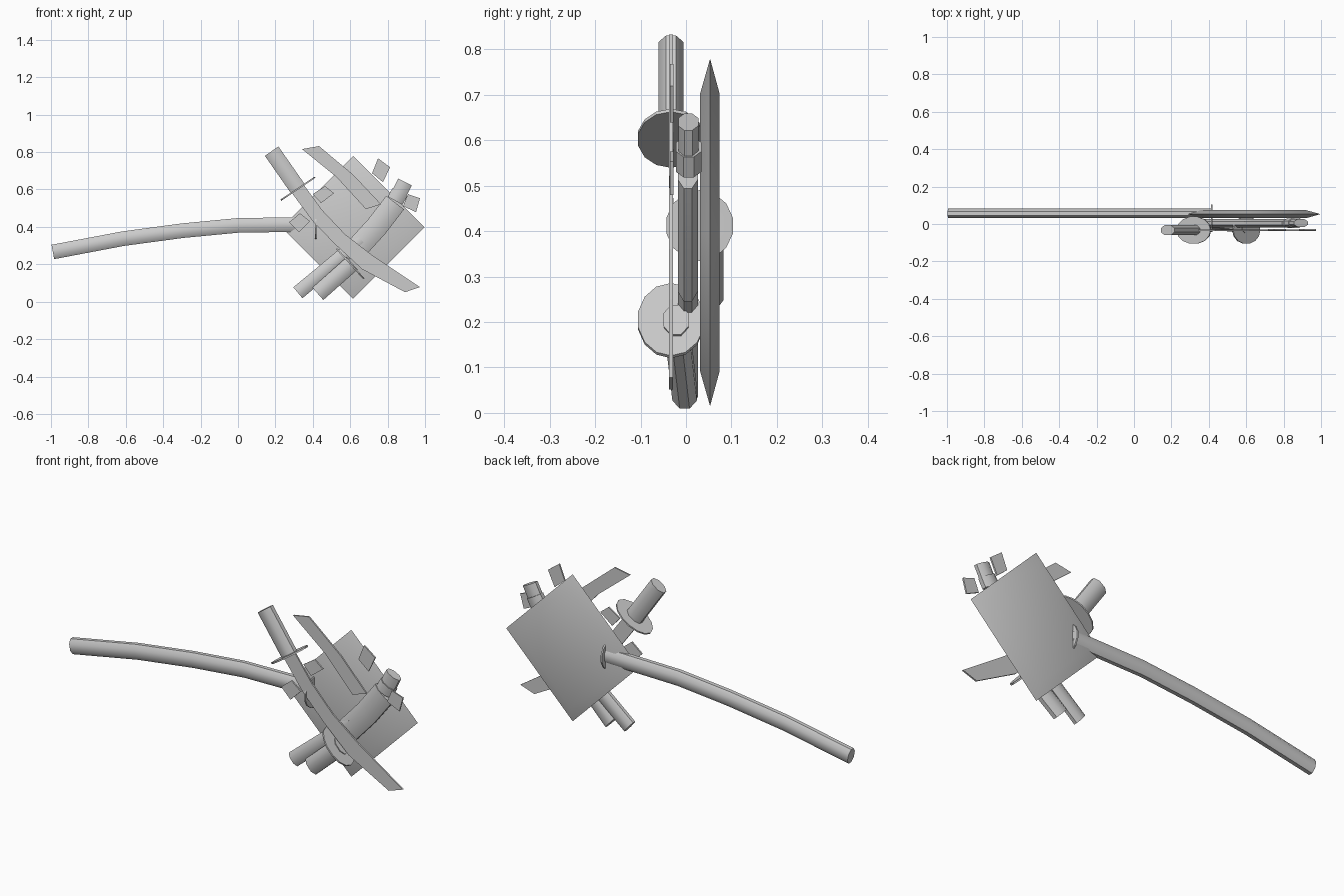
import bpy, bmesh, math
from mathutils import Vector

if "Cube" in bpy.data.objects:
    bpy.data.objects.remove(bpy.data.objects["Cube"])


def make_object(name, verts, faces, smooth=0):
    mesh = bpy.data.meshes.new(name)
    mesh.from_pydata([tuple(v) for v in verts], [], faces)
    bm = bmesh.new()
    bm.from_mesh(mesh)
    bmesh.ops.recalc_face_normals(bm, faces=bm.faces)
    bm.to_mesh(mesh)
    bm.free()
    ob = bpy.data.objects.new(name, mesh)
    bpy.context.collection.objects.link(ob)
    if smooth:
        bpy.ops.object.select_all(action='DESELECT')
        ob.select_set(True)
        bpy.context.view_layer.objects.active = ob
        bpy.ops.object.shade_smooth_by_angle(angle=math.radians(smooth))
    return ob


def loft(name, rings, smooth=0):
    n = len(rings[0])
    faces = [[r * n + i, r * n + (i + 1) % n, (r + 1) * n + (i + 1) % n, (r + 1) * n + i]
             for r in range(len(rings) - 1) for i in range(n)]
    faces += [list(range(n)), [(len(rings) - 1) * n + i for i in range(n)]]
    return make_object(name, [v for r in rings for v in r], faces, smooth)


def hex_bar(name, path, half_w, half_d):
    """Flattened hexagonal bar along a path lying mostly in the xz plane."""
    pts = [Vector(p) for p in path]
    rings = []
    for i, p in enumerate(pts):
        t = pts[min(i + 1, len(pts) - 1)] - pts[max(i - 1, 0)]
        side = Vector((-t.z, 0, t.x)).normalized()
        rings.append([p + side * half_w * w + Vector((0, half_d * d, 0))
                      for w, d in ((1, .4), (0.45, 1), (-0.45, 1), (-1, .4),
                                   (-1, -.4), (-0.45, -1), (0.45, -1), (1, -.4))])
    return loft(name, rings, 50)


def plate(name, outline, y, half_t):
    return loft(name, [[(x, y + s * half_t, z) for x, z in outline] for s in (-1, 1)])


def guard(name, centre, axis, half_w, half_d):
    """Thin oval disc, 14 sides, across the given axis."""
    c, a = Vector(centre), Vector(axis).normalized()
    side = Vector((-a.z, 0, a.x))
    angles = [math.tau * i / 14 for i in range(14)]
    return loft(name, [[c + a * s + side * half_w * math.cos(t) + Vector((0, half_d * math.sin(t), 0))
                        for t in angles] for s in (-.004, .004)])


# Diamond-standing square backing pad with tapered rim
def diamond(r, y):
    return [(.615 + r, y, .397), (.615, y, .397 + r), (.615 - r, y, .397), (.615, y, .397 - r)]


loft("backing_pad", [diamond(.305, .031), diamond(.382, .053), diamond(.305, .074)], 60)

# Long curved scabbard reaching to the left, with its guard
hex_bar("long_scabbard", [(-.99, .057, .266), (-.615, .057, .337), (-.295, .057, .38),
                          (0, .057, .408), (.42, .057, .414)], .039, .026)
guard("long_scabbard_guard", (.415, .03, .412), (1, 0, 0), .078, .075)

# Upper left sword
hex_bar("upper_handle", [(.18, -.033, .805), (.32, -.033, .604)], .044, .027)
guard("upper_guard", (.32, -.033, .604), (.56, 0, -.83), .11, .074)
plate("upper_blade", [(.353, .623), (.45, .49), (.572, .361), (.717, .249), (.973, .078),
                      (.893, .051), (.663, .174), (.519, .307), (.40, .43), (.289, .58)], -.033, .004)

# Lower left sword
hex_bar("lower_handle", [(.427, -.003, .042), (.61, -.022, .205)], .044, .027)
guard("lower_guard", (.6, -.033, .203), (.74, 0, .67), .108, .074)
plate("second_blade", [(.342, .816), (.433, .832), (.615, .68), (.765, .521),
                       (.684, .495), (.525, .668)], -.033, .004)

# Scabbard running up to the right, with stepped pommel
hex_bar("short_scabbard", [(.32, .004, .048), (.48, .004, .18), (.66, .004, .33)], .038, .022)
hex_bar("grip", [(.635, .004, .285), (.74, .004, .40), (.84, .004, .53)], .06, .022)
hex_bar("collar", [(.84, .006, .54), (.865, .006, .585)], .045, .028)
hex_bar("pommel", [(.86, .005, .575), (.893, .005, .64)], .041, .022)

# Flat star points
for i, outline in enumerate((
        [(.749, .767), (.813, .719), (.775, .639), (.717, .687)],
        [(.909, .575), (.973, .553), (.952, .479), (.882, .511)],
        [(.40, .575), (.465, .618), (.513, .58), (.444, .527)],
        [(.273, .425), (.332, .473), (.385, .43), (.326, .372)])):
    plate("star_point_%d" % (i + 1), outline, -.031, .004)
